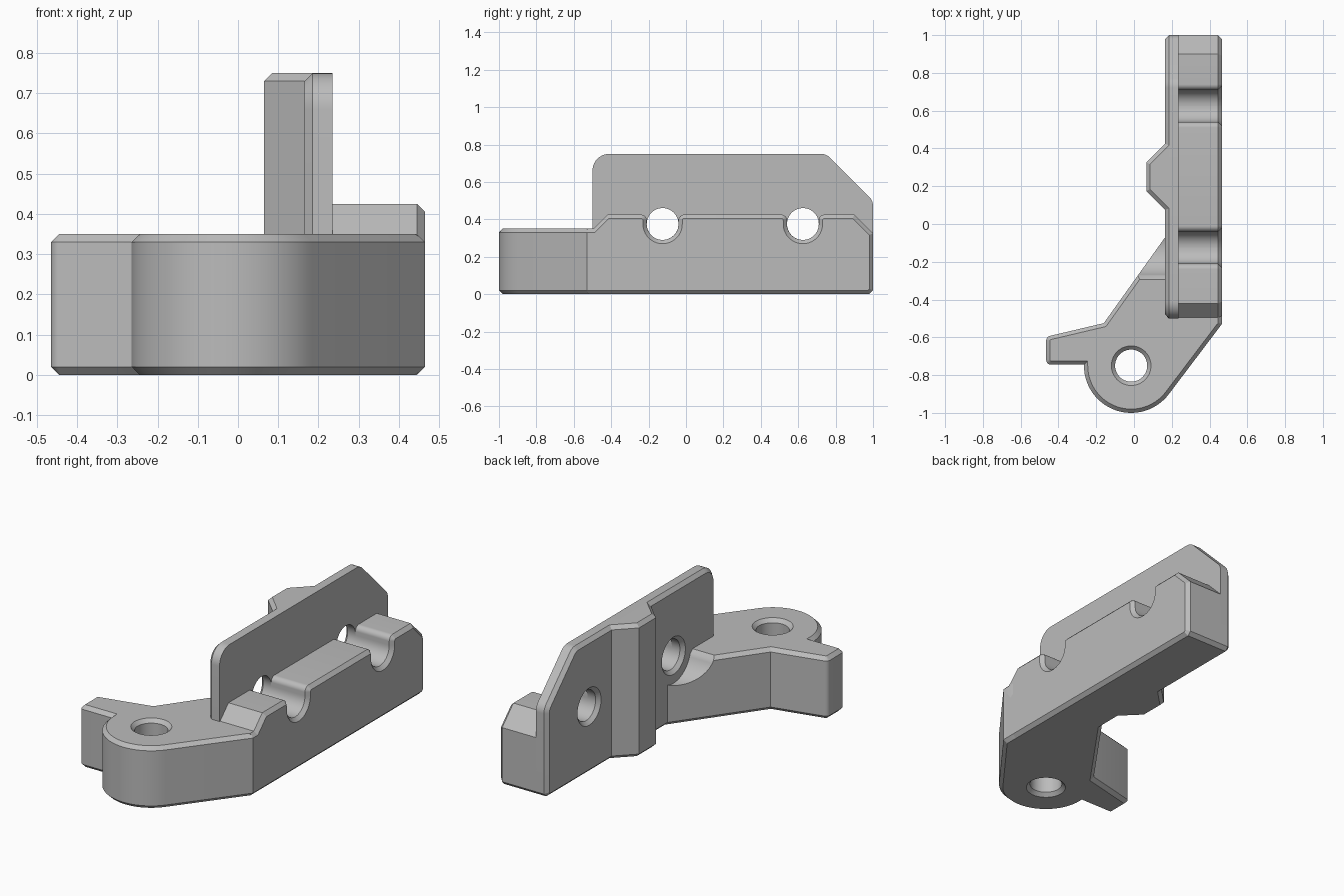
import bpy
import math
from mathutils import Vector

cube = bpy.data.objects.get("Cube")
if cube:
    bpy.data.objects.remove(cube, do_unlink=True)

GREY = (0.5, 0.5, 0.5, 1)
mat = bpy.data.materials.new("plain_grey")
mat.use_nodes = True
mat.diffuse_color = GREY
for node in mat.node_tree.nodes:
    if node.type == 'BSDF_PRINCIPLED':
        node.inputs["Base Color"].default_value = GREY

C = 0.02          # edge chamfer
HOLE = 0.085      # screw hole radius
AXLE_Z = 0.375    # height of the two cross holes
AXLES = (-0.125, 0.625)
PIVOT = (-0.015, -0.75)


def rounded(corners, seg=10):
    """Polygon from (u, v) or (u, v, radius) corners."""
    out = []
    n = len(corners)
    for i, c in enumerate(corners):
        p = Vector(c[:2])
        if len(c) == 2:
            out.append(p)
            continue
        r = c[2]
        u = (Vector(corners[i - 1][:2]) - p).normalized()
        v = (Vector(corners[(i + 1) % n][:2]) - p).normalized()
        half = u.angle(v) / 2
        centre = p + (u + v).normalized() * r / math.sin(half)
        s = p + u * r / math.tan(half) - centre
        e = p + v * r / math.tan(half) - centre
        a0 = math.atan2(s.y, s.x)
        da = math.atan2(e.y, e.x) - a0
        da = (da + math.pi) % (2 * math.pi) - math.pi
        for k in range(seg + 1):
            a = a0 + da * k / seg
            out.append(centre + Vector((math.cos(a), math.sin(a))) * r)
    return out


def arc(centre, r, start, end, seg):
    steps = [math.radians(start + (end - start) * k / seg) for k in range(seg + 1)]
    return [(centre[0] + r * math.cos(a), centre[1] + r * math.sin(a)) for a in steps]


def inset(pts, d):
    """Mitred inward offset of a counter-clockwise polygon."""
    out = []
    n = len(pts)
    for i, p in enumerate(pts):
        e1 = (p - pts[i - 1]).normalized()
        e2 = (pts[(i + 1) % n] - p).normalized()
        n1, n2 = Vector((-e1.y, e1.x)), Vector((-e2.y, e2.x))
        out.append(p + (n1 + n2) * d / (1 + n1.dot(n2)))
    return out


def prism(name, pts, levels, axis):
    """Stack insets of a profile along an axis; levels are (position, inset)."""
    pts = [Vector(p[:2]) for p in pts]
    n = len(pts)
    verts, faces = [], []
    for t, d in levels:
        for p in inset(pts, d):
            verts.append((t, p.x, p.y) if axis == 'X' else (p.x, p.y, t))
    for k in range(len(levels) - 1):
        a, b = k * n, (k + 1) * n
        for i in range(n):
            j = (i + 1) % n
            faces.append((a + i, a + j, b + j, b + i))
    faces.append(tuple(reversed(range(n))))
    faces.append(tuple(range(len(verts) - n, len(verts))))
    mesh = bpy.data.meshes.new(name)
    mesh.from_pydata(verts, [], faces)
    mesh.materials.append(mat)
    ob = bpy.data.objects.new(name, mesh)
    bpy.context.scene.collection.objects.link(ob)
    return ob


def activate(ob):
    bpy.ops.object.select_all(action='DESELECT')
    bpy.context.view_layer.objects.active = ob
    ob.select_set(True)


def cut(ob, cutter):
    cutter.hide_render = True
    mod = ob.modifiers.new("cut", 'BOOLEAN')
    mod.operation = 'DIFFERENCE'
    mod.solver = 'EXACT'
    mod.object = cutter
    bpy.context.view_layer.update()
    activate(ob)
    bpy.ops.object.modifier_apply(modifier=mod.name)
    bpy.data.objects.remove(cutter, do_unlink=True)


def circle(centre, r, seg=48):
    return arc(centre, r, 0, 360, seg)[:-1]


# Tall upright plate with countersunk cross holes
plate = prism("upright_plate", rounded([
    (-0.5, 0), (1 - C, 0), (1, C), (1, 0.5, 0.07),
    (0.75, 0.75, 0.07), (-0.5, 0.75, 0.09)]),
    [(0.165, C), (0.165 + C, 0), (0.235, 0)], 'X')
for y in AXLES:
    cut(plate, prism("hole_cutter", circle((y, AXLE_Z), HOLE),
                     [(0.155, -0.03), (0.185, 0), (0.3, 0)], 'X'))

# Side block with two U-shaped grooves in its top
TOP = 0.425
profile = [(-0.53, 0), (1 - C, 0), (1, C), (1, 0.325), (0.9, TOP)]
for y in reversed(AXLES):
    low = AXLE_Z - HOLE
    profile += [(y + HOLE, TOP, 0.03), (y + HOLE, low, 0.084),
                (y - HOLE, low, 0.084), (y - HOLE, TOP, 0.03)]
profile += [(-0.42, TOP), (-0.495, 0.35), (-0.53, 0.35)]
block = prism("grooved_block", rounded(profile),
              [(0.23, 0), (0.465 - C, 0), (0.465, C)], 'X')

# Vertical rib on the back of the plate
rib = prism("vertical_rib", [(0.22, 0.02), (0.22, 0.48), (0.065, 0.325), (0.065, 0.175)],
            [(0, C), (C, 0), (0.75 - C, 0), (0.75, C)], 'Z')

# Pivot arm with round nose and side tab
outline = rounded([(0.465, -0.53), (0.465, -0.45), (0.3, -0.05), (0.2, -0.021),
                   (-0.16, -0.525), (-0.465, -0.597, 0.025), (-0.465, -0.745, 0.025),
                   (PIVOT[0] - 0.25, -0.745)], seg=5)
outline += [Vector(p) for p in arc(PIVOT, 0.25, 180, 322.9, 28)]
arm = prism("pivot_arm", outline,
            [(0, C), (C, 0), (0.35 - C, 0), (0.35, C)], 'Z')
cut(arm, prism("pivot_cutter", circle(PIVOT, HOLE),
               [(-0.01, -0.03), (C, 0), (0.35 - C, 0), (0.36, -0.03)], 'Z'))

# Round pocket in the arm that clears the nearer cross hole
pocket = arc((AXLES[0], AXLE_Z), 0.155, 197, 343, 24)
left, right = pocket[0], pocket[-1]
pocket += [(right[0] + 0.05, right[1] + 0.05), (right[0] + 0.05, 0.6),
           (left[0] - 0.05, 0.6), (left[0] - 0.05, left[1] + 0.05)]
cut(arm, prism("pocket_cutter", pocket, [(-0.3, 0), (0.4, 0)], 'X'))

for ob in (plate, block, rib, arm):
    activate(ob)
    bpy.ops.object.shade_smooth_by_angle(angle=math.radians(25))
